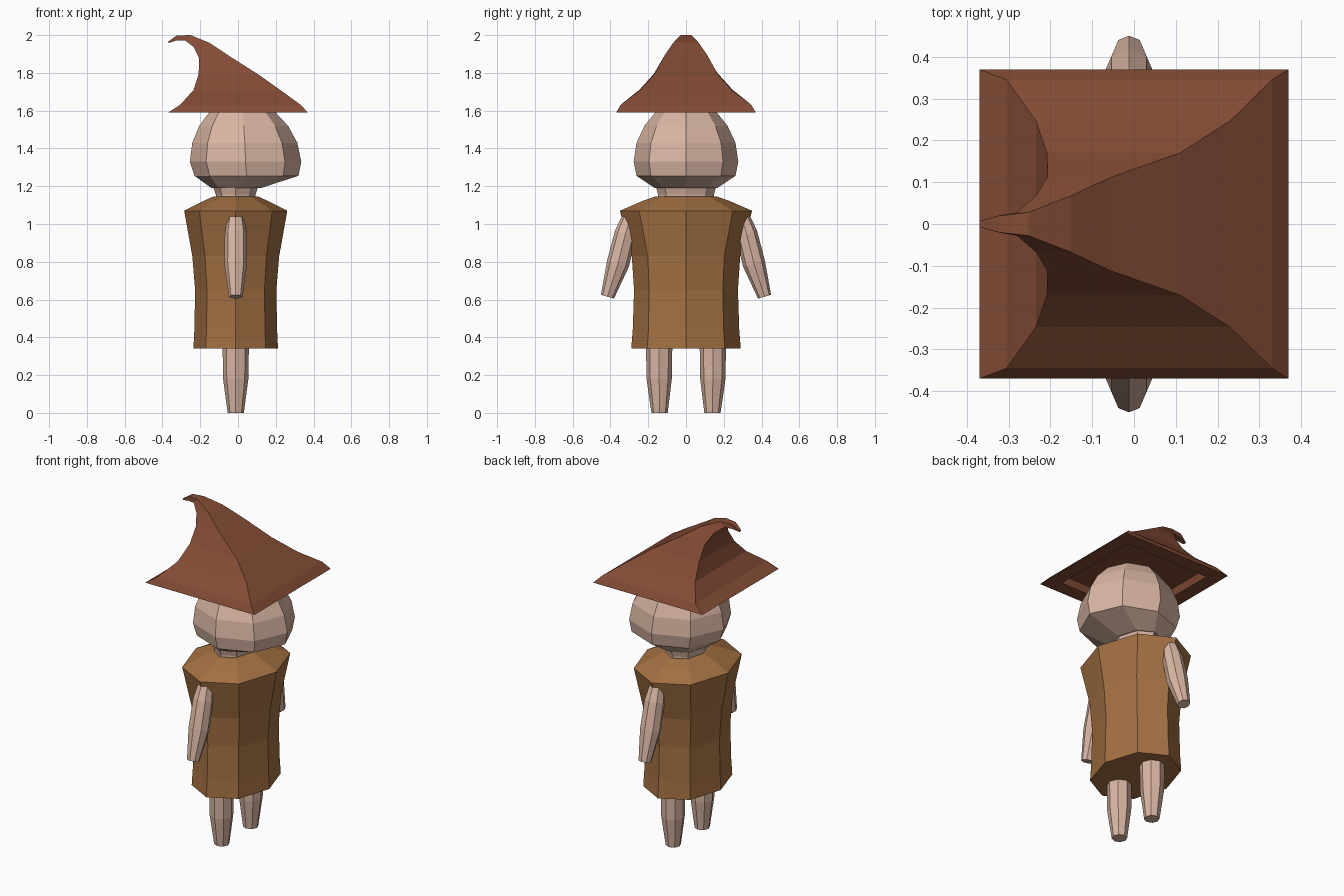
import bpy, bmesh
from math import sin, cos, tau
from mathutils import Vector

if "Cube" in bpy.data.objects:
    bpy.data.objects.remove(bpy.data.objects["Cube"])


def material(name, rgb):
    m = bpy.data.materials.new(name)
    m.diffuse_color = (*rgb, 1)
    m.use_nodes = True
    m.node_tree.nodes["Principled BSDF"].inputs["Base Color"].default_value = m.diffuse_color
    return m


SKIN = material("skin", (0.70, 0.47, 0.37))
CLOTH = material("cloth", (0.37, 0.165, 0.055))
FELT = material("felt", (0.23, 0.072, 0.036))


def loft(name, rings, mat):
    """Skin a closed tube through equal-length rings and cap both ends."""
    bm = bmesh.new()
    vs = [[bm.verts.new(p) for p in r] for r in rings]
    n = len(vs[0])
    for a, b in zip(vs, vs[1:]):
        for i in range(n):
            j = (i + 1) % n
            bm.faces.new((a[i], a[j], b[j], b[i]))
    bm.faces.new(vs[0][::-1])
    bm.faces.new(vs[-1])
    bmesh.ops.recalc_face_normals(bm, faces=bm.faces)
    me = bpy.data.meshes.new(name)
    bm.to_mesh(me)
    bm.free()
    me.materials.append(mat)
    ob = bpy.data.objects.new(name, me)
    bpy.context.collection.objects.link(ob)
    return ob


def octagon(cx, z, rx, ry, cy=0.0):
    return [(cx + rx * cos(tau * i / 8), cy + ry * sin(tau * i / 8), z) for i in range(8)]


def limb(name, stations, side):
    """Eight-sided limb through (y, z, radius) stations, tilted along its axis."""
    first, last = stations[0], stations[-1]
    axis = Vector((0, (last[0] - first[0]), last[1] - first[1])).normalized()
    u, v = Vector((1, 0, 0)), axis.cross(Vector((1, 0, 0)))
    rings = []
    for y, z, r in stations:
        c = Vector((CX, y, z))
        ring = [c + r * (cos(tau * i / 8) * u + sin(tau * i / 8) * v) for i in range(8)]
        rings.append([(p.x, side * p.y, p.z) for p in ring])
    loft(name, rings, SKIN)


CX = -0.012

# tunic: z, x radius, y radius
loft("tunic", [octagon(CX, z, rx, ry) for z, rx, ry in (
    (0.34, 0.224, 0.29), (0.44, 0.219, 0.282), (0.65, 0.215, 0.275),
    (0.83, 0.23, 0.287), (1.07, 0.273, 0.35), (1.12, 0.175, 0.235),
    (1.145, 0.12, 0.165))], CLOTH)

# neck
loft("neck", [octagon(CX, 1.12, 0.10, 0.15), octagon(CX, 1.155, 0.105, 0.148),
              octagon(CX, 1.20, 0.12, 0.16)], SKIN)

# head: centre x, z, x radius, y radius
loft("head", [octagon(*r) for r in (
    (-0.01, 1.19, 0.13, 0.165), (0.045, 1.255, 0.275, 0.262), (0.04, 1.33, 0.295, 0.277),
    (0.036, 1.43, 0.278, 0.262), (0.03, 1.52, 0.235, 0.22), (0.022, 1.60, 0.168, 0.155),
    (0.015, 1.65, 0.08, 0.075))], SKIN)

# arms and legs
for label, s in (("right", 1), ("left", -1)):
    limb(label + "_arm", [(0.292, 1.045, 0.042), (0.32, 0.95, 0.058),
                          (0.36, 0.79, 0.06), (0.416, 0.615, 0.036)], s)
    limb(label + "_leg", [(0.142, 0.38, 0.07), (0.142, 0.18, 0.067), (0.14, 0.0, 0.043)], s)

# hat: left x, left z, right x, right z, half depth; starts with the hollow under the brim
hat = [(-0.27, 1.63, 0.27, 1.63, 0.27),
       (-0.285, 1.59, 0.285, 1.59, 0.285),
       (-0.37, 1.59, 0.37, 1.59, 0.37),
       (-0.305, 1.632, 0.33, 1.632, 0.345),
       (-0.235, 1.71, 0.23, 1.705, 0.247),
       (-0.208, 1.795, 0.11, 1.79, 0.17),
       (-0.207, 1.88, -0.055, 1.895, 0.112),
       (-0.235, 1.938, -0.152, 1.96, 0.067),
       (-0.28, 1.972, -0.252, 2.0, 0.028),
       (-0.325, 1.972, -0.323, 1.998, 0.02),
       (-0.366, 1.958, -0.37, 1.966, 0.007)]
loft("hat", [[(xl, -h, zl), (xr, -h, zr), (xr, h, zr), (xl, h, zl)]
             for xl, zl, xr, zr, h in hat], FELT)
